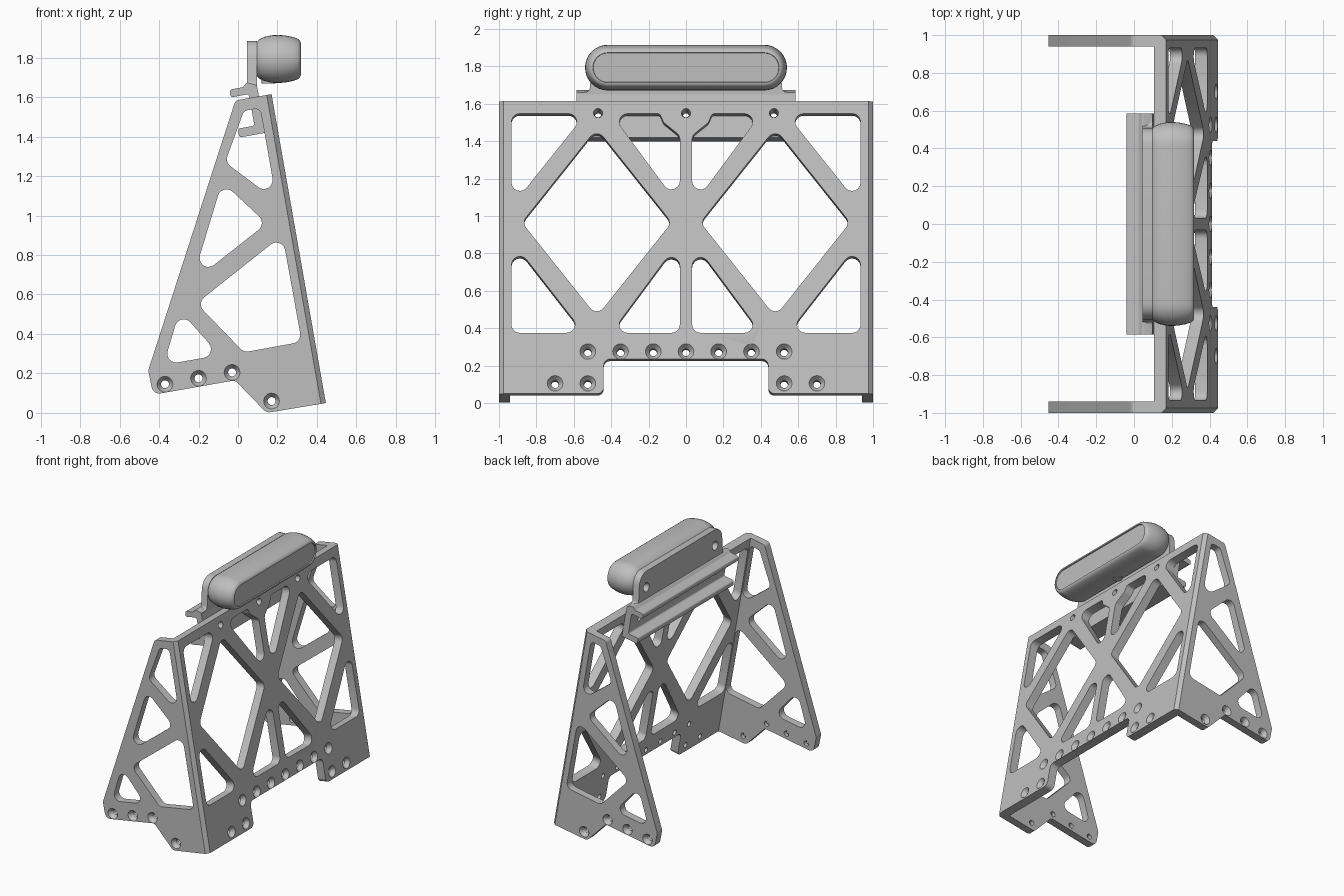
import bpy, bmesh, math
from mathutils import Vector, Matrix

if "Cube" in bpy.data.objects:
    bpy.data.objects.remove(bpy.data.objects["Cube"])

grey = bpy.data.materials.new("machined_grey")
grey.use_nodes = True
COLOUR = (0.52, 0.52, 0.52, 1)
grey.diffuse_color = COLOUR
grey.node_tree.nodes["Principled BSDF"].inputs["Base Color"].default_value = COLOUR


def rounded(points, radius, steps=6):
    """Polygon with rounded corners; a third value in a point overrides the radius."""
    out, n = [], len(points)
    for i, point in enumerate(points):
        p = Vector((point[0], point[1], 0))
        r = point[2] if len(point) > 2 else radius
        if r == 0:
            out.append(p)
            continue
        e1 = Vector((*points[i - 1][:2], 0)) - p
        e2 = Vector((*points[(i + 1) % n][:2], 0)) - p
        half = e1.angle(e2) / 2
        t = min(r / math.tan(half), 0.48 * min(e1.length, e2.length))
        r = t * math.tan(half)
        d1, d2 = e1.normalized(), e2.normalized()
        c = p + (d1 + d2).normalized() * r / math.sin(half)
        a, b = (p + d1 * t - c).normalized(), (p + d2 * t - c).normalized()
        out += [c + a.slerp(b, k / steps) * r for k in range(steps + 1)]
    return out


def loft(bm, rings, frame):
    """Skin a list of equal rings and cap both ends."""
    loops = [[bm.verts.new(frame @ v) for v in ring] for ring in rings]
    n = len(loops[0])
    for a, b in zip(loops, loops[1:]):
        for i in range(n):
            j = (i + 1) % n
            bm.faces.new((a[i], a[j], b[j], b[i]))
    bm.faces.new(loops[0])
    bm.faces.new(loops[-1])


def at_height(ring, h):
    return [Vector((v.x, v.y, h)) for v in ring]


def prism(bm, ring, frame, top, bottom):
    loft(bm, [at_height(ring, top), at_height(ring, bottom)], frame)


def bore(bm, x, y, frame, wide, narrow, depth=0.03, end=-0.12):
    """Countersunk hole cutter."""
    rings = []
    for h, r in ((0.02, wide), (0, wide), (-depth, narrow), (end, narrow)):
        rings.append([Vector((x + r * math.cos(k * math.tau / 20),
                              y + r * math.sin(k * math.tau / 20), h)) for k in range(20)])
    loft(bm, rings, frame)


def make(name, bm):
    bmesh.ops.recalc_face_normals(bm, faces=bm.faces)
    mesh = bpy.data.meshes.new(name)
    bm.to_mesh(mesh)
    bm.free()
    mesh.materials.append(grey)
    ob = bpy.data.objects.new(name, mesh)
    bpy.context.collection.objects.link(ob)
    return ob


def finish(ob, cutter_bm=None):
    bpy.ops.object.select_all(action='DESELECT')
    bpy.context.view_layer.objects.active = ob
    ob.select_set(True)
    if cutter_bm:
        cutter = make("cutter", cutter_bm)
        cutter.hide_render = True
        mod = ob.modifiers.new("cut", 'BOOLEAN')
        mod.operation, mod.solver, mod.object = 'DIFFERENCE', 'EXACT', cutter
        bpy.ops.object.modifier_apply(modifier=mod.name)
        bpy.data.objects.remove(cutter)
    bpy.ops.object.shade_smooth_by_angle(angle=math.radians(30))


def frame_of(x_axis, y_axis, z_axis, origin):
    m = Matrix((x_axis, y_axis, z_axis)).transposed().to_4x4()
    m.translation = origin
    return m


# Shared leaning edge of the frame
LOW, HIGH = Vector((0.445, 0, 0.05)), Vector((0.17, 0, 1.615))
UP = (HIGH - LOW).normalized()
OUT = Vector((UP.z, 0, -UP.x))
THICK = 0.065
lean = frame_of(Vector((0, 1, 0)), UP, OUT, LOW)


def along(points):
    """Heights above ground become distances up the leaning plate."""
    return [(p[0], (p[1] - LOW.z) / UP.z, *p[2:]) for p in points]


def mirrored(points):
    return [(-p[0], *p[1:]) for p in points]


# Leaning main plate with truss windows
half = [(0.44, 0.235), (0.44, 0.05), (0.94, 0.05, 0), (0.94, 1.615, 0)]
bm = bmesh.new()
prism(bm, rounded(along(half + mirrored(half)[::-1]), 0.035), lean, 0, -THICK)
main_plate = make("main_plate", bm)

windows = [
    [(0.933, 1.547), (0.536, 1.547), (0.933, 1.05)],
    [(0.933, 0.375), (0.547, 0.375), (0.933, 0.87)],
    [(0.033, 0.375), (0.40, 0.375), (0.033, 0.87)],
    [(0.033, 1.05), (0.033, 1.43), (0.12, 1.50), (0.14, 1.547, 0.02), (0.40, 1.547)],
    [(0.877, 0.965), (0.477, 1.467), (0.077, 0.965), (0.477, 0.463)],
]
cut = bmesh.new()
for w in windows:
    for side in (w, mirrored(w)):
        prism(cut, rounded(along(side), 0.045), lean, 0.02, -0.12)
holes = [(k * 0.175, 0.275) for k in range(-3, 4)]
holes += [(s * y, 0.105) for s in (-1, 1) for y in (0.525, 0.70)]
for y, z in along(holes):
    bore(cut, y, z, lean, 0.042, 0.02)
top_holes = along([(y, 1.55) for y in (-0.47, 0, 0.47)])
for y, z in top_holes:
    bore(cut, y, z, lean, 0.025, 0.018)
finish(main_plate, cut)


# Side plates with a chamfered outer corner
def side_outline(inset):
    a, b = LOW - OUT * inset, HIGH - OUT * inset
    return rounded([(a.x, a.z, 0), (b.x, b.z, 0), (-0.013, 1.583, 0.03),
                    (-0.455, 0.215, 0.04), (-0.43, 0.092, 0.04), (-0.015, 0.165, 0.03),
                    (0.145, 0.0, 0.04)], 0.03)


side_windows = [
    [(0.03, 1.53, 0.03), (0.112, 1.545, 0.03), (0.195, 1.075), (-0.065, 1.27)],
    [(-0.08, 1.17), (0.145, 0.96), (-0.235, 0.66)],
    [(0.225, 0.90), (0.323, 0.36), (0.03, 0.307), (-0.21, 0.555)],
    [(-0.295, 0.52), (-0.095, 0.293), (-0.377, 0.243)],
]
for label, s in (("left", 1), ("right", -1)):
    frame = frame_of(Vector((1, 0, 0)), Vector((0, 0, 1)), Vector((0, s, 0)), Vector((0, s, 0)))
    bm = bmesh.new()
    loft(bm, [at_height(side_outline(i), h) for i, h in ((0.025, 0), (0, -0.025), (0, -0.06))], frame)
    plate = make(("back" if s > 0 else "front") + "_side_plate", bm)
    cut = bmesh.new()
    for w in side_windows:
        prism(cut, rounded(w, 0.045), frame, 0.02, -0.12)
    for x, z in ((-0.37, 0.145), (-0.2, 0.175), (-0.03, 0.205), (0.17, 0.06)):
        bore(cut, x, z, frame, 0.04, 0.02)
    finish(plate, cut)

# Channel bracket behind the plate's top edge
channel = [(-0.038, 1.598), (0.055, 1.615), (0.083, 1.455), (0, 1.44), (0.006, 1.395),
           (0.138, 1.419, 0), (0.104, 1.615, 0), (0.095, 1.66, 0), (0.045, 1.675),
           (0.025, 1.65), (-0.042, 1.638)]
along_y = frame_of(Vector((1, 0, 0)), Vector((0, 0, 1)), Vector((0, 1, 0)), Vector((0, 0, 0)))
bm = bmesh.new()
prism(bm, rounded(channel, 0.012, 3), along_y, 0.585, -0.585)
bracket = make("channel_bracket", bm)
cut = bmesh.new()
for y, z in top_holes:
    bore(cut, y, z, lean, 0.018, 0.018, end=-0.25)
finish(bracket, cut)

# Upright tab carrying the sensor bar
back_face = frame_of(Vector((0, 1, 0)), Vector((0, 0, 1)), Vector((-1, 0, 0)), Vector((0.045, 0, 0)))
tab = [(0.585, 1.625, 0), (0.585, 1.657), (0.515, 1.665), (0.50, 1.885, 0.09)]
bm = bmesh.new()
prism(bm, rounded(tab + mirrored(tab)[::-1], 0.025), back_face, 0, -0.052)
upright = make("bracket_upright", bm)
cut = bmesh.new()
for y in (-0.42, 0.42):
    bore(cut, y, 1.76, back_face, 0.035, 0.02)
finish(upright, cut)

# Pill-shaped sensor bar, swelling in the middle, with a recessed front window
MID, RADIUS, REACH = 1.793, 0.122, 0.418


def pill(inset, x):
    r, ring = RADIUS - inset, []
    for s in (1, -1):
        for k in range(17):
            a = math.pi * k / 16 - math.pi / 2
            ring.append(Vector((x, s * (REACH + r * math.cos(a)), MID + s * r * math.sin(a))))
    return ring


sections = [(0.04, 0.092), (0.022, 0.108), (0.01, 0.135), (0.002, 0.17), (0, 0.205),
            (0.003, 0.24), (0.01, 0.275), (0.018, 0.30), (0.026, 0.312), (0.038, 0.318),
            (0.042, 0.318), (0.044, 0.31)]
bm = bmesh.new()
loft(bm, [pill(*s) for s in sections], Matrix.Identity(4))
finish(make("sensor_bar", bm))

# Mounting boss under the bar
bm = bmesh.new()
bmesh.ops.create_cone(bm, cap_ends=True, segments=24, radius1=0.035, radius2=0.035, depth=0.03,
                      matrix=Matrix.Translation((0.155, 0, 1.685)))
finish(make("mounting_boss", bm))
